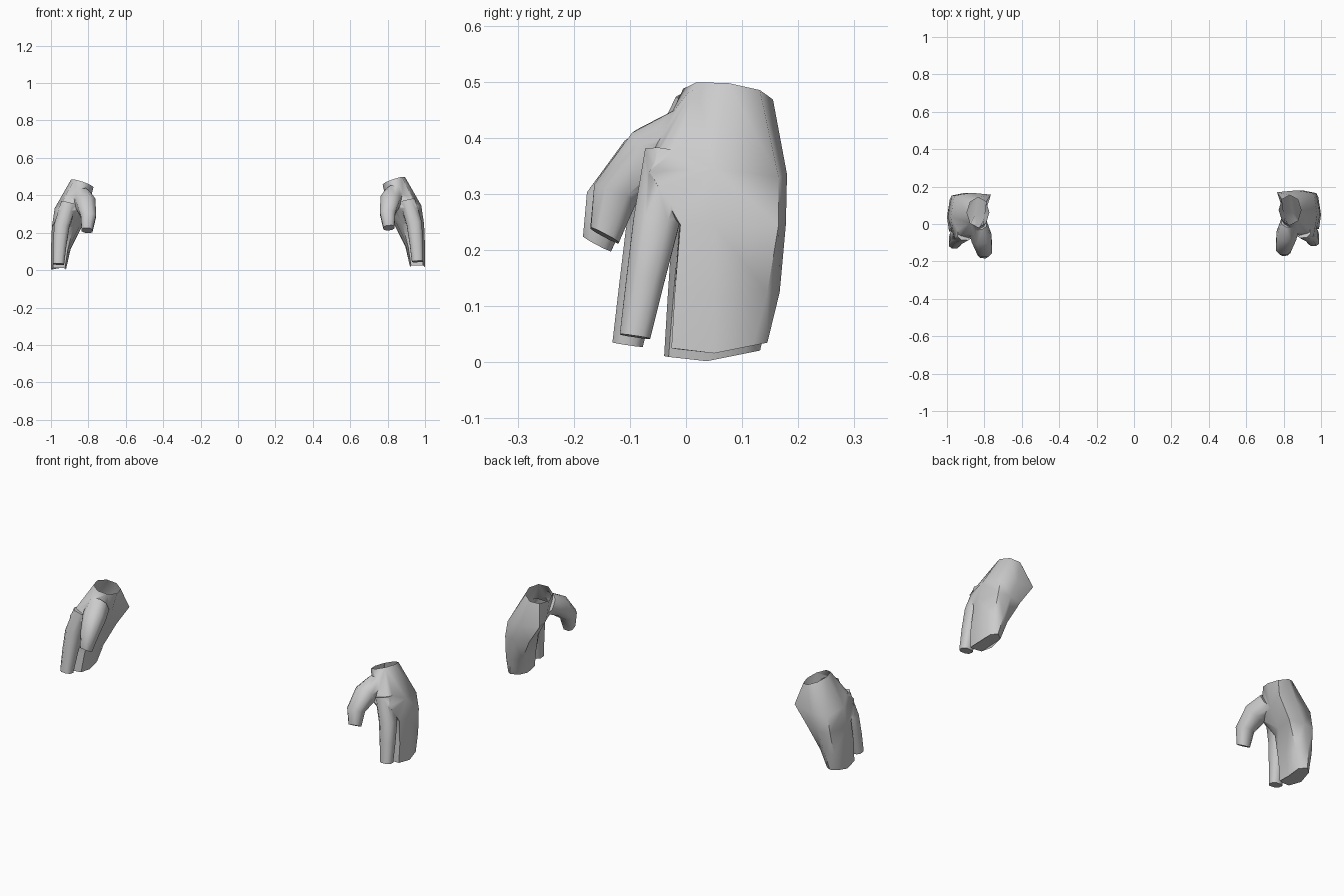
import bpy, bmesh, math
from mathutils import Vector, Matrix

if "Cube" in bpy.data.objects:
    bpy.data.objects.remove(bpy.data.objects["Cube"])

def loft(name, rings):
    """Closed tube skinned through rings that share the same point count."""
    bm = bmesh.new()
    rows = [[bm.verts.new(p) for p in r] for r in rings]
    n = len(rows[0])
    for a, b in zip(rows, rows[1:]):
        for i in range(n):
            bm.faces.new((a[i], a[(i + 1) % n], b[(i + 1) % n], b[i]))
    bm.faces.new(rows[0])
    bm.faces.new(rows[-1])
    bmesh.ops.recalc_face_normals(bm, faces=bm.faces)
    me = bpy.data.meshes.new(name)
    bm.to_mesh(me)
    bm.free()
    ob = bpy.data.objects.new(name, me)
    bpy.context.collection.objects.link(ob)
    return ob

def digit_ring(center, rx, rv, direction, n=8):
    """Slightly squared section across the direction of a finger."""
    d = Vector(direction).normalized()
    u = Vector((1, 0, 0))
    u = (u - d * u.dot(d)).normalized()
    v = d.cross(u)
    pts = []
    for i in range(n):
        t = 2 * math.pi * (i + .5) / n
        c, s = math.cos(t), math.sin(t)
        e = .8
        pts.append(Vector(center) + u * rx * math.copysign(abs(c) ** e, c) * 1.04
                   + v * rv * math.copysign(abs(s) ** e, s) * 1.04)
    return pts

# Palm and joined fingers: wrist ring, knuckles, finger roots, middle, tips
wrist = []
for i in range(8):
    t = i * math.pi / 4
    x, y = .06 * math.cos(t), .08 * math.sin(t)
    wrist.append((.833 + x, .075 + y, .478 + .33 * x - .12 * y))
knuckles = [(.98, .05, .345), (.96, .165, .33), (.87, .18, .335), (.765, .17, .35),
            (.80, .06, .34), (.84, -.05, .34), (.90, -.08, .33), (.96, -.065, .34)]
roots = [(.995, .05), (.975, .165), (.91, .178), (.835, .16),
         (.85, .06), (.88, 0), (.93, -.012), (.98, -.01)]
middle = [(1.0, .05), (.985, .145), (.945, .167), (.895, .135),
          (.90, .06), (.91, -.01), (.95, -.02), (.99, -.02)]
tips = [(1.0, .05), (.988, .12), (.96, .145), (.925, .12),
        (.92, .05), (.925, -.018), (.955, -.026), (.988, -.026)]
palm = loft("right_hand", [
    wrist, knuckles,
    [(x, y, .245) for x, y in roots],
    [(x, y, .125) for x, y in middle],
    [(x, y, .013 + .2 * abs(y - .035)) for x, y in tips]])

# Index finger
index = loft("index_finger", [
    digit_ring((.905, -.03, .37), .042, .045, (.25, -.15, -1)),
    digit_ring((.942, -.053, .25), .042, .042, (.15, -.17, -1)),
    digit_ring((.953, -.072, .15), .037, .035, (.1, -.18, -1)),
    digit_ring((.96, -.091, .046), .031, .028, (.05, -.15, -1))])

# Thumb
thumb = loft("thumb", [
    digit_ring((.838, .01, .405), .052, .055, (-.1, -.8, -.5)),
    digit_ring((.815, -.062, .37), .055, .053, (-.15, -.8, -.6)),
    digit_ring((.80, -.125, .303), .042, .042, (0, -.35, -.95)),
    digit_ring((.807, -.145, .226), .03, .029, (.1, -.47, -.88))])

# Fuse the parts
for part in (index, thumb):
    m = palm.modifiers.new("fuse", 'BOOLEAN')
    m.operation = 'UNION'
    m.solver = 'EXACT'
    m.object = part
dg = bpy.context.evaluated_depsgraph_get()
fused = bpy.data.meshes.new_from_object(palm.evaluated_get(dg))
palm.modifiers.clear()
for part in (index, thumb):
    bpy.data.objects.remove(part)

# Open the wrist
bm = bmesh.new()
bm.from_mesh(fused)
caps = [f for f in bm.faces
        if f.normal.z > .8 and f.calc_center_median().z > .465]
bmesh.ops.delete(bm, geom=caps, context='FACES')
bmesh.ops.remove_doubles(bm, verts=bm.verts, dist=.001)
bm.to_mesh(fused)
palm.data = fused

# Left hand: mirrored, sitting slightly lower and further forward
bm.transform(Matrix.Translation((0, -.013, -.014)) @ Matrix.Scale(-1, 4, (1, 0, 0)))
bmesh.ops.reverse_faces(bm, faces=bm.faces)
left_mesh = bpy.data.meshes.new("left_hand")
bm.to_mesh(left_mesh)
bm.free()
left = bpy.data.objects.new("left_hand", left_mesh)
bpy.context.collection.objects.link(left)

# Smooth shading with crisp fingertips
for ob in (palm, left):
    bpy.ops.object.select_all(action='DESELECT')
    ob.select_set(True)
    bpy.context.view_layer.objects.active = ob
    bpy.ops.object.shade_smooth_by_angle(angle=math.radians(60))
